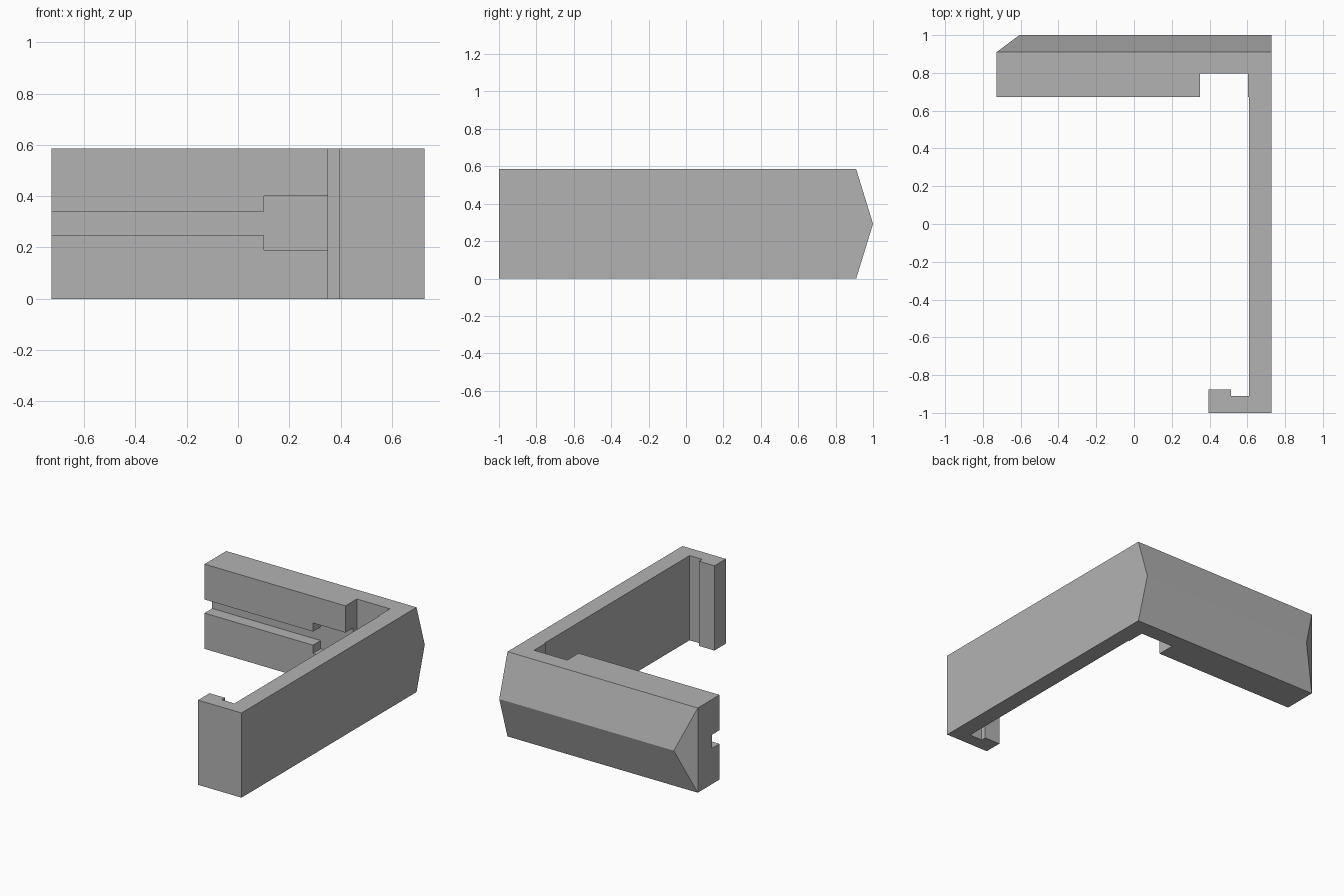
import bpy
import bmesh
from mathutils import Vector

if "Cube" in bpy.data.objects:
    bpy.data.objects.remove(bpy.data.objects["Cube"], do_unlink=True)

H = 0.585      # height of the whole bracket
X = 0.727      # half width
RIDGE_Y = 0.91  # where the pointed back begins

grey = bpy.data.materials.new("plain_grey")
grey.use_nodes = True
colour = (0.45, 0.45, 0.45, 1)
grey.diffuse_color = colour
grey.node_tree.nodes["Principled BSDF"].inputs["Base Color"].default_value = colour


def finish(name, bm):
    bmesh.ops.recalc_face_normals(bm, faces=bm.faces)
    mesh = bpy.data.meshes.new(name)
    bm.to_mesh(mesh)
    bm.free()
    mesh.materials.append(grey)
    obj = bpy.data.objects.new(name, mesh)
    bpy.context.collection.objects.link(obj)
    return obj


def box(name, x0, x1, y0, y1, z0, z1):
    bm = bmesh.new()
    bmesh.ops.create_cube(bm, size=1)
    low, high = Vector((x0, y0, z0)), Vector((x1, y1, z1))
    for v in bm.verts:
        v.co = (low + high) / 2 + v.co * (high - low)
    return finish(name, bm)


def cut(target, cutter):
    cutter.hide_render = True
    cutter.hide_set(True)
    mod = target.modifiers.new(cutter.name, "BOOLEAN")
    mod.operation = "DIFFERENCE"
    mod.solver = "EXACT"
    mod.object = cutter
    bpy.context.view_layer.objects.active = target
    bpy.ops.object.modifier_apply(modifier=mod.name)
    bpy.data.objects.remove(cutter, do_unlink=True)


# L-shaped body: thick back bar, long side wall and hooked front lip
outline = [(-X, RIDGE_Y), (-X, 0.673), (0.35, 0.673), (0.35, 0.797),
           (0.603, 0.797), (0.603, 0.673), (0.61, 0.673), (0.61, -0.91),
           (0.513, -0.91), (0.513, -0.875), (0.395, -0.875), (0.395, -1),
           (X, -1), (X, RIDGE_Y)]
bm = bmesh.new()
base = bm.faces.new([bm.verts.new((x, y, 0)) for x, y in outline])
top = bmesh.ops.extrude_face_region(bm, geom=[base])["geom"]
bmesh.ops.translate(bm, vec=(0, 0, H),
                    verts=[g for g in top if isinstance(g, bmesh.types.BMVert)])

# Pointed back: pull the back face out to a ridge, sloped at the free end
back = next(f for f in bm.faces
            if all(abs(v.co.y - RIDGE_Y) < 1e-4 for v in f.verts))
corners = list(back.verts)
left = [v for v in corners if v.co.x < 0]
right = [v for v in corners if v.co.x > 0]
side = next(f for f in bm.faces if f is not back
            and all(abs(v.co.x - X) < 1e-4 for v in f.verts))
bm.faces.remove(back)
bm.faces.remove(side)
ridge_l = bm.verts.new((-0.607, 1, H / 2))
ridge_r = bm.verts.new((X, 1, H / 2))
bm.faces.new((left[0], left[1], ridge_l))
right.sort(key=lambda v: v.co.z)
left.sort(key=lambda v: v.co.z)
for a, b in zip(left, right):
    bm.faces.new((a, b, ridge_r, ridge_l))
front = sorted((v for v in bm.verts
                if v.co.x > X - 1e-4 and v.co.y < -0.99), key=lambda v: v.co.z)
bm.faces.new((front[0], right[0], ridge_r, right[1], front[1]))
body = finish("bracket_body", bm)

# Narrow groove and wider pocket in the front of the back bar
cut(body, box("groove_cutter", -0.8, 0.2, 0.6, 0.757, 0.247, 0.341))
cut(body, box("pocket_cutter", 0.102, 0.4, 0.6, 0.757, 0.19, 0.4))
